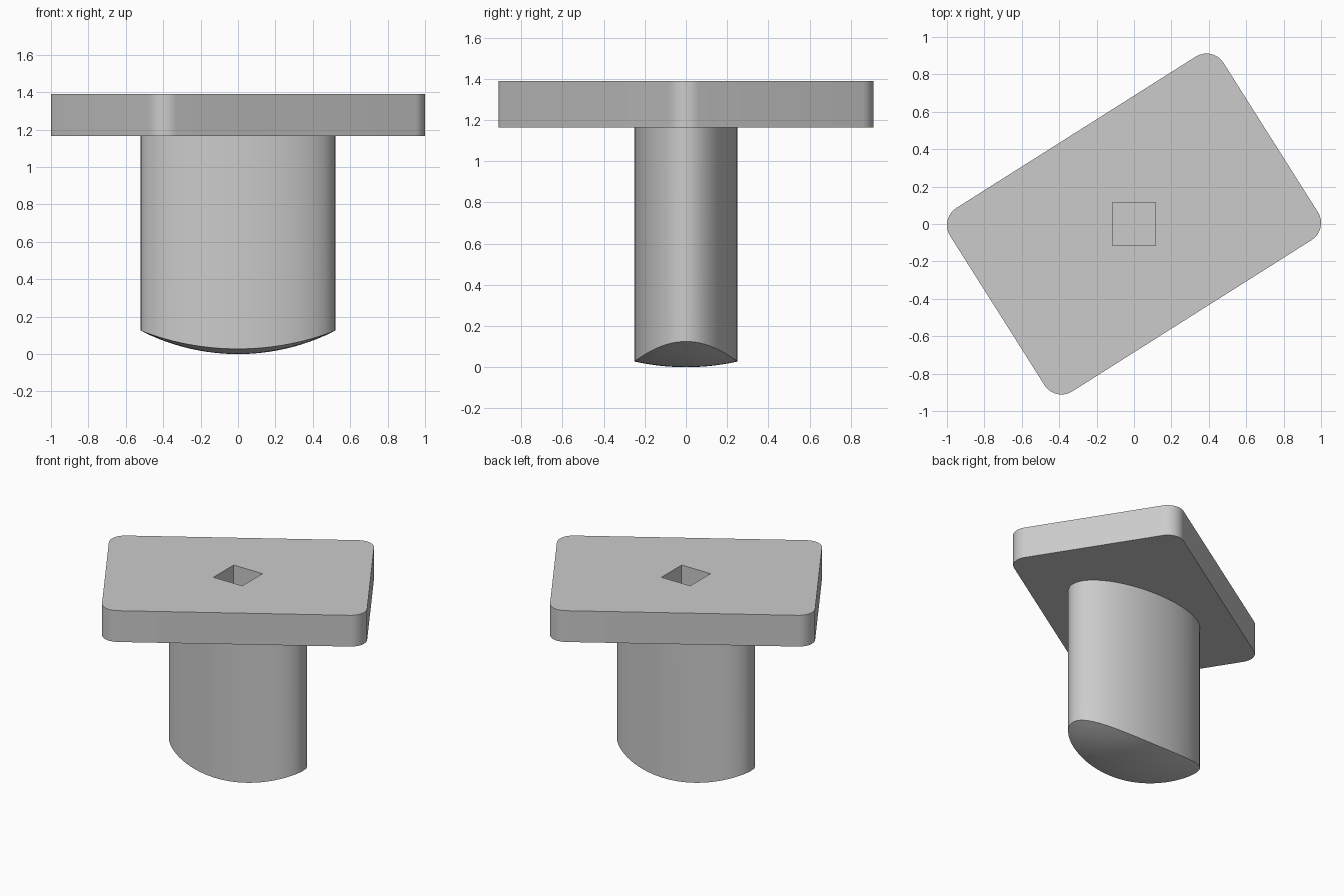
import bpy, bmesh, math
from mathutils import Matrix

if "Cube" in bpy.data.objects:
    bpy.data.objects.remove(bpy.data.objects["Cube"])

grey = bpy.data.materials.new("light_grey")
grey.diffuse_color = (0.6, 0.6, 0.6, 1)
grey.use_nodes = True
grey.node_tree.nodes["Principled BSDF"].inputs["Base Color"].default_value = grey.diffuse_color


def finish(name, bm):
    bmesh.ops.recalc_face_normals(bm, faces=bm.faces)
    mesh = bpy.data.meshes.new(name)
    bm.to_mesh(mesh)
    bm.free()
    mesh.materials.append(grey)
    obj = bpy.data.objects.new(name, mesh)
    bpy.context.collection.objects.link(obj)
    return obj


def apply_boolean(obj, other, operation):
    mod = obj.modifiers.new(operation, 'BOOLEAN')
    mod.operation = operation
    mod.solver = 'EXACT'
    mod.object = other
    bpy.context.view_layer.objects.active = obj
    bpy.ops.object.modifier_apply(modifier=mod.name)
    bpy.data.objects.remove(other)


# Plate: rounded rectangle, turned about z
def make_plate(a, b, r, z0, z1, angle, steps=12):
    bm = bmesh.new()
    outline = []
    for k, (sx, sy) in enumerate([(1, 1), (-1, 1), (-1, -1), (1, -1)]):
        for i in range(steps + 1):
            t = math.pi / 2 * (k + i / steps)
            outline.append(bm.verts.new((sx * (a - r) + r * math.cos(t),
                                         sy * (b - r) + r * math.sin(t), z0)))
    base = bm.faces.new(outline)
    top = bmesh.ops.extrude_face_region(bm, geom=[base], use_keep_orig=True)
    bmesh.ops.translate(bm, vec=(0, 0, z1 - z0),
                        verts=[v for v in top["geom"] if isinstance(v, bmesh.types.BMVert)])
    bm.transform(Matrix.Rotation(angle, 4, 'Z'))
    return finish("plate_and_stem", bm)


# Stem: elliptical column ending in a shallow spherical dome
def make_stem(rx, ry, radius, z_top, segments=96, rings=10):
    bm = bmesh.new()

    def dome(x, y):
        return radius - math.sqrt(radius ** 2 - x * x - y * y)

    def ring(f, z=None):
        pts = []
        for i in range(segments):
            t = 2 * math.pi * i / segments
            x, y = f * rx * math.cos(t), f * ry * math.sin(t)
            pts.append(bm.verts.new((x, y, dome(x, y) if z is None else z)))
        return pts

    loops = [ring(i / rings) for i in range(1, rings + 1)] + [ring(1, z_top)]
    tip = bm.verts.new((0, 0, 0))
    for i in range(segments):
        j = (i + 1) % segments
        bm.faces.new((tip, loops[0][j], loops[0][i]))
        for lo, hi in zip(loops, loops[1:]):
            bm.faces.new((lo[i], lo[j], hi[j], hi[i]))
    bm.faces.new(loops[-1])
    return finish("stem", bm)


# Square socket cutter
def make_socket(half, z0, z1):
    bm = bmesh.new()
    bmesh.ops.create_cube(bm, size=1)
    bm.transform(Matrix.Translation((0, 0, (z0 + z1) / 2))
                 @ Matrix.Diagonal((2 * half, 2 * half, z1 - z0, 1)))
    obj = finish("socket_cutter", bm)
    obj.hide_render = True
    return obj


body = make_plate(0.865, 0.58, 0.108, 1.165, 1.39, math.radians(32.3))
apply_boolean(body, make_stem(0.52, 0.25, 1.144, 1.28), 'UNION')
apply_boolean(body, make_socket(0.115, 0.8, 1.6), 'DIFFERENCE')

bpy.ops.object.select_all(action='DESELECT')
body.select_set(True)
bpy.context.view_layer.objects.active = body
bpy.ops.object.shade_smooth_by_angle(angle=math.radians(30))
